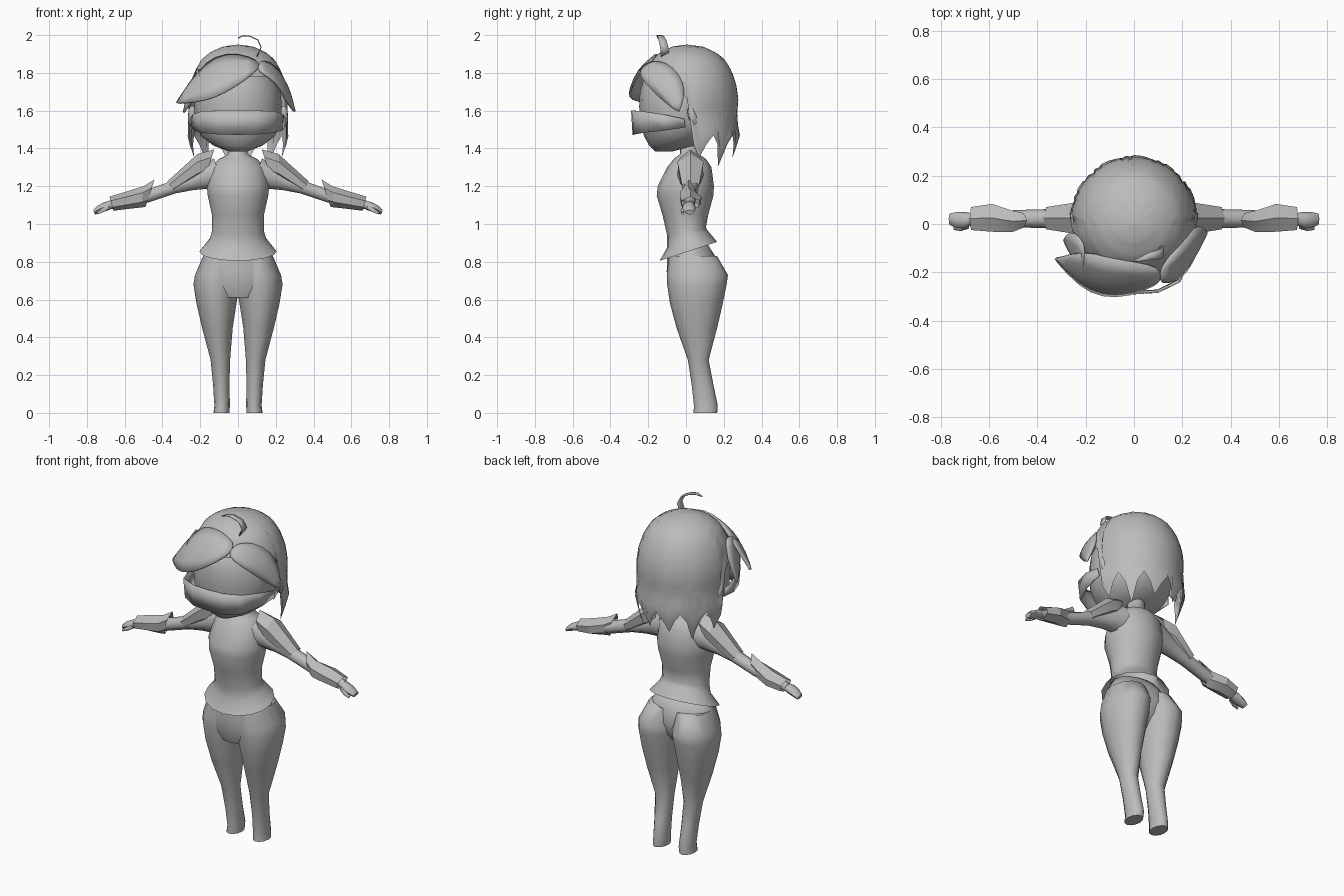
import bpy, math

mat = bpy.data.materials.new("plain grey")
mat.diffuse_color = (0.5, 0.5, 0.5, 1)


def loft(name, rows, closed=True, cap0=False, cap1=False, mirror=False,
         solid=0, sub=0, angle=60):
    """Bridge rows of points into a skin."""
    n = len(rows[0])
    verts = [p for r in rows for p in r]
    faces = []
    for i in range(len(rows) - 1):
        for j in range(n if closed else n - 1):
            k = (j + 1) % n
            faces.append((i * n + j, i * n + k, (i + 1) * n + k, (i + 1) * n + j))
    if cap0:
        faces.append(tuple(range(n))[::-1])
    if cap1:
        faces.append(tuple(range((len(rows) - 1) * n, len(rows) * n)))
    me = bpy.data.meshes.new(name)
    me.from_pydata(verts, [], faces)
    me.validate()
    me.materials.append(mat)
    ob = bpy.data.objects.new(name, me)
    bpy.context.collection.objects.link(ob)
    bpy.ops.object.select_all(action='DESELECT')
    ob.select_set(True)
    bpy.context.view_layer.objects.active = ob
    bpy.ops.object.mode_set(mode='EDIT')
    bpy.ops.mesh.select_all(action='SELECT')
    bpy.ops.mesh.normals_make_consistent(inside=False)
    bpy.ops.object.mode_set(mode='OBJECT')
    bpy.ops.object.shade_smooth_by_angle(angle=math.radians(angle))
    if mirror:
        ob.modifiers.new("mirror", 'MIRROR')
    if sub:
        ob.modifiers.new("smooth", 'SUBSURF').levels = sub
        ob.modifiers["smooth"].render_levels = sub
    if solid:
        m = ob.modifiers.new("thickness", 'SOLIDIFY')
        m.thickness, m.offset = solid, 0
    return ob


def level(z, x0, x1, y0, y1, tilt=0, n=16):
    """Horizontal oval between x0..x1 and y0..y1, raised at the back by tilt."""
    pts = []
    for i in range(n):
        a = 2 * math.pi * i / n
        pts.append(((x0 + x1) / 2 + (x1 - x0) / 2 * math.cos(a),
                    (y0 + y1) / 2 + (y1 - y0) / 2 * math.sin(a),
                    z + tilt * math.sin(a)))
    return pts


def across(x, z, ry, rp, cy=0.022, slope=18, n=10):
    """Oval across an arm that slopes down by the given angle."""
    s = math.radians(slope)
    pts = []
    for i in range(n):
        a = 2 * math.pi * i / n
        u = rp * math.sin(a)
        pts.append((x + u * math.sin(s), cy + ry * math.cos(a), z + u * math.cos(s)))
    return pts


def plate(t, b, y0, y1):
    """Six-sided armour section from top point t to bottom point b (x, z)."""
    return [(t[0] + (b[0] - t[0]) * f, y0 + (y1 - y0) * g, t[1] + (b[1] - t[1]) * f)
            for f, g in ((0, .5), (.3, 1), (.75, .95), (1, .5), (.75, .05), (.3, 0))]


# trousers: pelvis and two legs
loft("pelvis", [level(z, -w, w, a, b) for z, w, a, b in (
    (.61, .12, -.075, .09), (.68, .215, -.1, .15), (.75, .215, -.102, .17),
    (.83, .185, -.1, .155), (.9, .145, -.09, .11))], cap0=True, cap1=True)
loft("leg", [level(z, *r, n=12) for z, *r in (
    (0, .045, .13, .04, .165), (.04, .043, .125, .042, .168), (.15, .045, .132, .03, .145),
    (.28, .042, .145, .01, .12), (.45, .028, .19, -.05, .165), (.58, .008, .22, -.085, .195),
    (.68, -.01, .236, -.1, .215), (.73, -.01, .228, -.102, .222), (.83, .0, .185, -.09, .165))],
    cap0=True, cap1=True, mirror=True)

# top with flared hem, running up into the neck
loft("torso", [level(z, -w, w, a, b, t) for z, w, a, b, t in (
    (.855, .205, -.14, .165, .05), (.92, .15, -.1, .115, .045), (.96, .138, -.1, .105, .02),
    (1.05, .138, -.125, .118, 0), (1.15, .16, -.155, .145, 0), (1.2, .165, -.15, .148, 0),
    (1.3, .145, -.1, .135, 0), (1.345, .1, -.065, .105, 0), (1.37, .05, -.032, .065, 0),
    (1.46, .045, -.03, .06, 0))])

# arms, shoulder armour, forearm armour, hands
loft("arm", [across(*r) for r in (
    (.1, 1.265, .075, .09), (.18, 1.25, .06, .07), (.25, 1.225, .048, .05),
    (.34, 1.195, .04, .036), (.48, 1.147, .036, .035), (.68, 1.1, .024, .024))],
    cap1=True, mirror=True)
loft("shoulder_plate", [plate(*r) for r in (
    ((.126, 1.395), (.17, 1.255), -.03, .075), ((.215, 1.37), (.22, 1.23), -.045, .093),
    ((.375, 1.225), (.335, 1.17), -.022, .07))], mirror=True, angle=25)
loft("forearm_plate", [plate(*r) for r in (
    ((.442, 1.236), (.49, 1.09), -.015, .045), ((.5, 1.2), (.51, 1.088), -.033, .055),
    ((.59, 1.172), (.58, 1.08), -.032, .083), ((.68, 1.145), (.66, 1.07), -.025, .07))],
    mirror=True, angle=25)
loft("hand", [across(*r, slope=20, n=8) for r in (
    (.665, 1.105, .022, .02, .022), (.7, 1.093, .034, .024, .016),
    (.735, 1.078, .033, .021, .016), (.762, 1.062, .024, .013, .02))],
    cap0=True, cap1=True, mirror=True)
loft("thumb", [across(*r, slope=20, n=6) for r in (
    (.685, 1.09, .01, .012, -.01), (.715, 1.073, .011, .012, -.018),
    (.745, 1.057, .007, .007, -.018))], cap0=True, cap1=True, mirror=True)

# head and ears
loft("head", [level(z, -w, w, a, b) for z, w, a, b in (
    (1.385, .05, -.165, -.07), (1.415, .13, -.195, .05), (1.465, .195, -.222, .14),
    (1.53, .225, -.24, .18), (1.62, .232, -.248, .2), (1.7, .225, -.244, .2),
    (1.77, .195, -.222, .19), (1.85, .13, -.14, .12))], cap0=True, cap1=True)
loft("ear", [level(1.57 + .058 * math.cos(t), .242 - .024 * math.sin(t), .242 + .024 * math.sin(t),
                   .025 - .035 * math.sin(t) - .015 * math.cos(t) + .02,
                   .025 + .035 * math.sin(t) - .015 * math.cos(t), n=8)
             for t in (.35, .9, 1.57, 2.2, 2.8)], cap0=True, cap1=True, mirror=True)

# eye band: tall at the front, narrowing towards the ears
band = ((0, -.288, 1.6, 1.472), (.1, -.282, 1.6, 1.474), (.19, -.238, 1.598, 1.482),
        (.238, -.12, 1.58, 1.495), (.25, -.01, 1.556, 1.512))
band = [(-x, y, a, b) for x, y, a, b in band[:0:-1]] + list(band)
loft("eye_band", [[(x, y, a) for x, y, a, b in band],
                  [(x * .97, y + .008, b) for x, y, a, b in band]],
     closed=False, solid=.006, angle=35)

# main hair: rounded cap, short over the face, long and jagged behind
PROFILE = ((1.95, .0), (1.94, .3), (1.91, .56), (1.87, .74), (1.81, .87), (1.74, .96),
           (1.66, 1.0), (1.56, .97), (1.47, 1.03), (1.36, .93), (1.25, .78))


def spread(z):
    for (za, ra), (zb, rb) in zip(PROFILE, PROFILE[1:]):
        if z >= zb:
            return ra + (rb - ra) * (za - z) / (za - zb)
    return PROFILE[-1][1]


def hair_end(i, n):
    d = abs(i / n * 360 - 180)          # 0 at the back, 180 at the front
    if d > 120:
        return 1.78
    if d > 88:
        return 1.66 + .12 * (d - 88) / 32
    tip = 1.3 if 25 < d < 60 else 1.35
    return (1.47, 1.42, tip, 1.42)[i % 4]


N, STEPS = 48, 16
rows = []
for s in range(STEPS + 1):
    row = []
    for i in range(N):
        a = 2 * math.pi * i / N
        end = hair_end(i, N)
        z = 1.95 - (1.95 - end) * (s / STEPS) ** 1.35
        r = spread(z) if s else .001
        ry = .25 if math.cos(a) > 0 else .272
        row.append((.262 * r * math.sin(a), .005 - ry * r * math.cos(a), z))
    rows.append(row)
loft("hair_cap", rows, cap0=True)

# swept fringe: broad left sweep, narrower right sweep, left side lock
loft("fringe_left", [
    [(.11, -.18, 1.86), (0, -.16, 1.905), (-.12, -.14, 1.89), (-.215, -.11, 1.81), (-.315, -.14, 1.655)],
    [(.11, -.22, 1.84), (-.02, -.262, 1.82), (-.14, -.265, 1.785), (-.245, -.2, 1.725), (-.322, -.14, 1.645)],
    [(.105, -.245, 1.81), (-.02, -.298, 1.72), (-.13, -.3, 1.665), (-.22, -.262, 1.645), (-.33, -.14, 1.635)]],
    closed=False, solid=.012, sub=1)
loft("fringe_right", [
    [(.11, -.18, 1.86), (.17, -.11, 1.86), (.235, -.03, 1.79), (.268, .0, 1.70), (.297, -.03, 1.605)],
    [(.11, -.22, 1.84), (.18, -.195, 1.815), (.253, -.12, 1.755), (.288, -.08, 1.68), (.299, -.035, 1.6)],
    [(.105, -.245, 1.81), (.17, -.24, 1.775), (.225, -.19, 1.72), (.253, -.12, 1.65), (.3, -.04, 1.59)]],
    closed=False, solid=.012, sub=1)
loft("side_lock", [
    [(-.2, -.08, 1.85), (-.258, -.02, 1.74), (-.285, -.06, 1.595)],
    [(-.21, -.17, 1.79), (-.265, -.12, 1.69), (-.288, -.065, 1.59)],
    [(-.2, -.22, 1.73), (-.235, -.17, 1.66), (-.29, -.07, 1.585)]],
    closed=False, solid=.01, sub=1)

# loose curl standing up on the crown
curl = ((.1, -.11, 1.885, .022), (.122, -.115, 1.935, .022), (.105, -.125, 1.975, .02),
        (.06, -.135, 1.995, .016), (.03, -.145, 1.997, .01), (.0, -.152, 1.985, .002))
loft("crown_curl", [[(x, y - w, z), (x, y + w, z)] for x, y, z, w in curl],
     closed=False, solid=.006)
